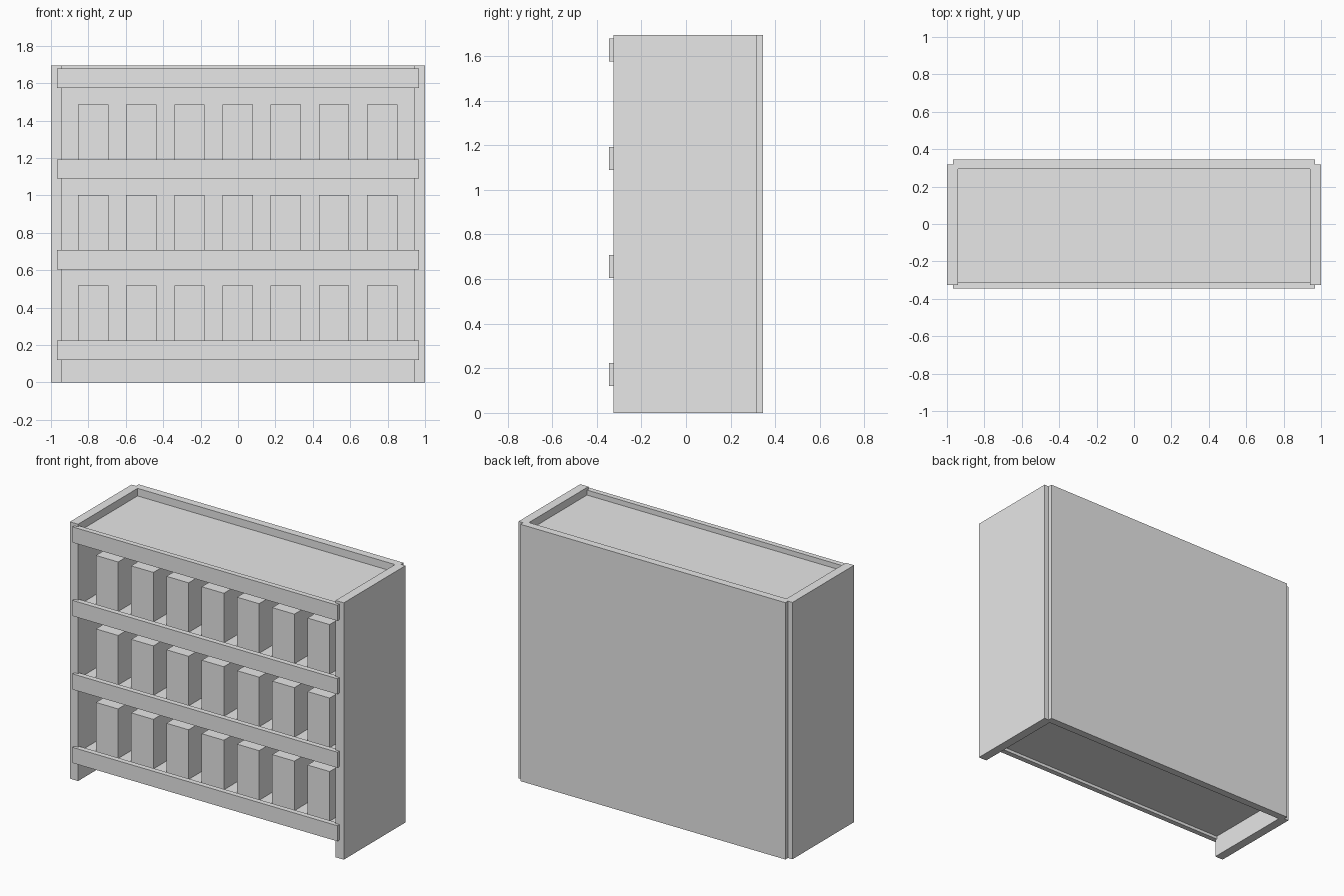
import bpy

default_cube = bpy.data.objects.get("Cube")
if default_cube:
    bpy.data.objects.remove(default_cube, do_unlink=True)

# Single plain colour
grey = bpy.data.materials.new("light grey")
grey.use_nodes = True
colour = (0.8, 0.8, 0.8, 1)
grey.diffuse_color = colour
grey.node_tree.nodes["Principled BSDF"].inputs["Base Color"].default_value = colour


def box(name, x, y, z):
    """Box from (min, max) ranges along each axis."""
    ranges = (x, y, z)
    bpy.ops.mesh.primitive_cube_add(size=1, location=[(a + b) / 2 for a, b in ranges])
    obj = bpy.context.object
    obj.name = name
    obj.scale = [b - a for a, b in ranges]
    bpy.ops.object.transform_apply(location=False, rotation=False, scale=True)
    obj.data.materials.append(grey)
    return obj


HEIGHT = 1.695
INNER = 0.94       # half width between the side panels
OVERLAP = 0.967    # half width of rails and back panel
BACK = 0.295       # inner face of the back panel
RAIL_HEIGHT = 0.103
LEVELS = [0.12 + 0.485 * i for i in range(4)]   # underside of each rail

# Carcass
box("left_side", (INNER, 1), (-0.325, 0.318), (0, HEIGHT))
box("right_side", (-1, -INNER), (-0.325, 0.318), (0, HEIGHT))
box("back_panel", (-OVERLAP, OVERLAP), (BACK, 0.345), (0, HEIGHT))

# Shelves, each with a lipped rail in front
for i, z in enumerate(LEVELS):
    box(f"rail_{i + 1}", (-OVERLAP, OVERLAP), (-0.345, -0.31), (z, z + RAIL_HEIGHT))
    box(f"shelf_{i + 1}", (-INNER, INNER), (-0.311, BACK), (z + 0.02, z + 0.07))

# Seven upright boxes on each of the lower three shelves
for row, z in enumerate(LEVELS[:3]):
    for col in range(7):
        cx = (col - 3) * 0.2575 - 0.002
        box(f"storage_box_{row + 1}_{col + 1}", (cx - 0.081, cx + 0.081),
            (-0.26, 0.24), (z + 0.07, z + 0.397))
